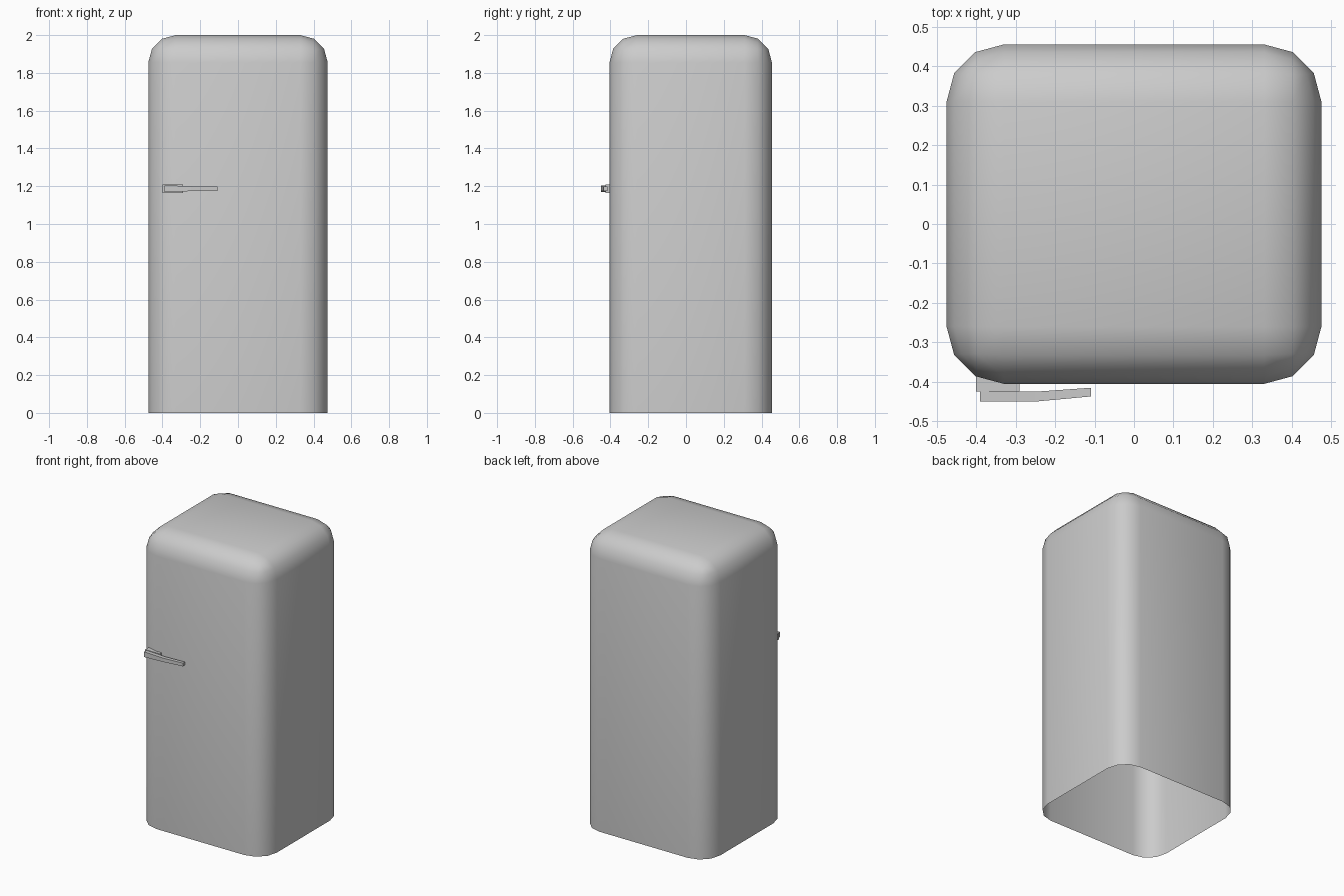
import bpy, bmesh
from mathutils import Vector

if "Cube" in bpy.data.objects:
    bpy.data.objects.remove(bpy.data.objects["Cube"])

grey = bpy.data.materials.new("light grey")
grey.use_nodes = True
colour = (0.6, 0.6, 0.6, 1)
grey.diffuse_color = colour
grey.node_tree.nodes["Principled BSDF"].inputs["Base Color"].default_value = colour


def add_object(name, bm):
    bmesh.ops.recalc_face_normals(bm, faces=bm.faces)
    mesh = bpy.data.meshes.new(name)
    bm.to_mesh(mesh)
    bm.free()
    mesh.materials.append(grey)
    obj = bpy.data.objects.new(name, mesh)
    bpy.context.collection.objects.link(obj)
    return obj


def box(low, high):
    low, high = Vector(low), Vector(high)
    bm = bmesh.new()
    bmesh.ops.create_cube(bm, size=1)
    for v in bm.verts:
        v.co = (low + high) / 2 + v.co * (high - low)
    return bm


# Cabinet: rounded on the top and upright edges, open underneath
radius = 0.145
front = -0.405
bm = box((-0.475, front, 0), (0.475, 0.455, 2))
edges = [e for e in bm.edges if any(v.co.z > 1 for v in e.verts)]
bmesh.ops.bevel(bm, geom=edges, offset=radius, segments=3, profile=0.5,
                affect='EDGES', clamp_overlap=True)
floor = [f for f in bm.faces if all(v.co.z < 0.001 for v in f.verts)]
bmesh.ops.delete(bm, geom=floor, context='FACES')
for f in bm.faces:
    f.smooth = True
# Crease where the door front meets the flat top
for e in bm.edges:
    if all(abs(v.co.y - front - radius) < 0.002 and v.co.z > 1.99 for v in e.verts):
        e.smooth = False
add_object("cabinet", bm)

# Handle mount on the door
add_object("handle_mount", box((-0.4, -0.425, 1.165), (-0.29, -0.38, 1.208)))

# Lever: sections of x, back y, front y and half height, bridged in a row
sections = [(-0.39, -0.425, -0.45, 0.018), (-0.25, -0.425, -0.45, 0.013),
            (-0.109, -0.415, -0.437, 0.011)]
bm = bmesh.new()
rings = []
for x, back, fore, h in sections:
    rings.append([bm.verts.new((x, y, 1.187 + z)) for y, z in
                  ((back, -h), (fore, -h), (fore, h), (back, h))])
for a, b in zip(rings, rings[1:]):
    for i in range(4):
        j = (i + 1) % 4
        bm.faces.new((a[i], a[j], b[j], b[i]))
bm.faces.new(rings[0])
bm.faces.new(rings[-1])
add_object("handle_lever", bm)
